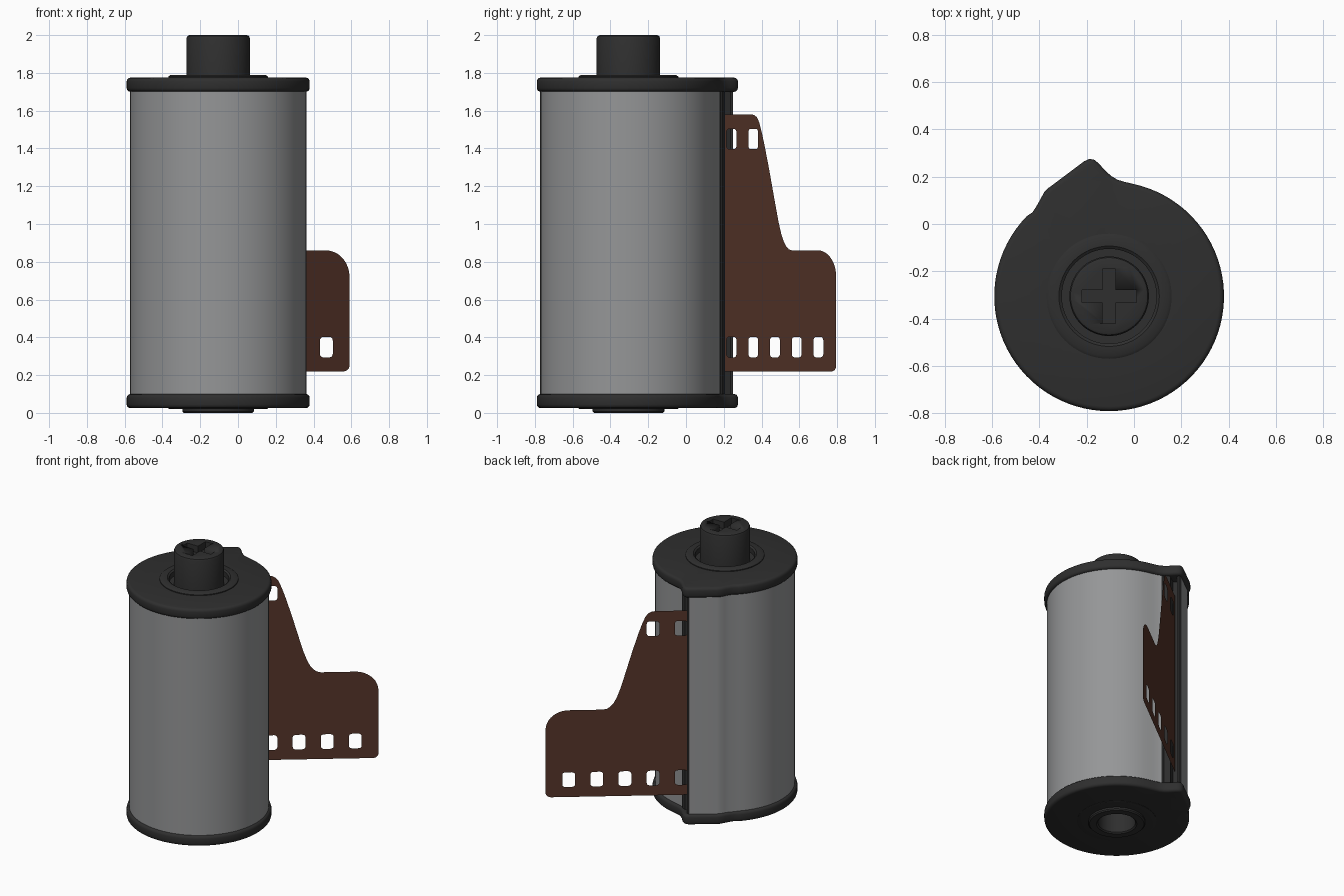
import bpy, bmesh
from math import sin, cos, radians, tau
from mathutils import Vector

cube = bpy.data.objects.get("Cube")
if cube:
    bpy.data.objects.remove(cube, do_unlink=True)

CX, CY = -0.105, -0.305   # axis of the canister


def material(name, rgb):
    m = bpy.data.materials.new(name)
    m.use_nodes = True
    m.diffuse_color = (*rgb, 1)
    bsdf = next(n for n in m.node_tree.nodes if n.type == 'BSDF_PRINCIPLED')
    bsdf.inputs["Base Color"].default_value = (*rgb, 1)
    return m


BLACK = material("black_plastic", (0.028, 0.028, 0.028))
GREY = material("grey_metal", (0.3, 0.305, 0.31))
BROWN = material("brown_film", (0.095, 0.036, 0.023))


def finish(bm, name, mats, recalc=True):
    if recalc:
        bmesh.ops.recalc_face_normals(bm, faces=bm.faces)
    me = bpy.data.meshes.new(name)
    bm.to_mesh(me)
    bm.free()
    for m in mats:
        me.materials.append(m)
    ob = bpy.data.objects.new(name, me)
    bpy.context.scene.collection.objects.link(ob)
    bpy.ops.object.select_all(action='DESELECT')
    ob.select_set(True)
    bpy.context.view_layer.objects.active = ob
    bpy.ops.object.shade_smooth_by_angle(angle=radians(35))
    return ob


def arc(r, a0, a1, n, cx=CX, cy=CY):
    angles = [radians(a0 + (a1 - a0) * i / n) for i in range(n + 1)]
    return [(cx + r * cos(a), cy + r * sin(a)) for a in angles]


def loop(bm, pts):
    """Closed loop of edges through 3D points."""
    vs = [bm.verts.new(p) for p in pts]
    return vs, [bm.edges.new((v, vs[i - 1])) for i, v in enumerate(vs)]


def bridge(bm, a, b):
    return [bm.faces.new((a[i - 1], a[i], b[i], b[i - 1])) for i in range(len(a))]


def lathe(name, profile, mat, closed=False, n=64):
    """Revolve an (r, z) profile about the canister axis."""
    bm = bmesh.new()
    rings = [loop(bm, [(x, y, z) for x, y in arc(r, 0, 360, n)[:-1]])[0]
             for r, z in profile]
    for a, b in zip(rings, rings[1:]):
        bridge(bm, a, b)
    if closed:
        bm.faces.new(rings[0])
        bm.faces.new(rings[-1])
    return finish(bm, name, [mat])


def inset(pts, d):
    """Move a counter-clockwise outline inward by d."""
    out = []
    for i, p in enumerate(pts):
        a, b = Vector(pts[i - 1]), Vector(pts[(i + 1) % len(pts)])
        t = (b - a).normalized()
        out.append((p[0] - t.y * d, p[1] + t.x * d))
    return out


# End caps: round with a pointed lip over the film slot
cap_outline = arc(0.485, 136, 437.5, 72) + [
    (-0.04, 0.178), (-0.07, 0.187), (-0.095, 0.202), (-0.115, 0.219), (-0.132, 0.237),
    (-0.15, 0.257), (-0.168, 0.271), (-0.188, 0.275), (-0.21, 0.265),
    (-0.36, 0.153), (-0.38, 0.133), (-0.395, 0.105), (-0.41, 0.078), (-0.428, 0.05)]


def cap(name, z0, z1, hole_r):
    bm = bmesh.new()
    steps = [(0.02, 0), (0.01, 0.003), (0.003, 0.01), (0, 0.02)]
    levels = [(d, z0 + h) for d, h in steps] + [(d, z1 - h) for d, h in steps[::-1]]
    rings = [loop(bm, [(x, y, z) for x, y in inset(cap_outline, d)]) for d, z in levels]
    for a, b in zip(rings, rings[1:]):
        bridge(bm, a[0], b[0])
    for (vs, es), z in ((rings[0], z0), (rings[-1], z1)):
        hole = loop(bm, [(x, y, z) for x, y in arc(hole_r, 0, 360, 48)[:-1]])[1]
        bmesh.ops.triangle_fill(bm, edges=es + hole, use_beauty=True)
    return finish(bm, name, [BLACK])


cap("top_cap", 1.70, 1.775, 0.206)
cap("bottom_cap", 0.025, 0.10, 0.15)

# Metal shell with a dark light-trap slot at the lip
wall = arc(0.467, 137, 437.5, 72) + [(-0.035, 0.159), (-0.065, 0.167), (-0.092, 0.178)]
mouth = [(-0.145, 0.205), (-0.205, 0.163), (-0.237, 0.185), (-0.18, 0.235), (-0.184, 0.25)]
flank = [(-0.2, 0.25), (-0.35, 0.138), (-0.368, 0.12), (-0.382, 0.094), (-0.398, 0.067)]
section = wall + mouth + flank
bm = bmesh.new()
low, high = [loop(bm, [(x, y, z) for x, y in section])[0] for z in (0.08, 1.72)]
for i, f in enumerate(bridge(bm, low, high)):
    f.material_index = int(len(wall) <= i <= len(wall) + len(mouth))
finish(bm, "shell", [GREY, BLACK])

# Felt strip along the front lip
bm = bmesh.new()
strip = [(-0.1, 0.172), (-0.103, 0.19), (-0.135, 0.207), (-0.15, 0.195)]
low, high = [loop(bm, [(x, y, z) for x, y in strip])[0] for z in (0.08, 1.72)]
bridge(bm, low, high)
finish(bm, "felt_strip", [BLACK])

# Film leader: flat sheet in a slanted vertical plane, drawn as (y, z)
SLOPE = 0.77


def on_film(y, z):
    return (0.59 + (y - 0.795) / SLOPE, y, z)


def corner(cy, cz, ry, rz, a0, a1, n=8):
    angles = [radians(a0 + (a1 - a0) * i / n) for i in range(n + 1)]
    return [(cy + ry * cos(a), cz + rz * sin(a)) for a in angles]


def sprocket_hole(y, z):
    pts = []
    for k, (sy, sz) in enumerate([(1, 1), (-1, 1), (-1, -1), (1, -1)]):
        pts += corner(y + sy * 0.013, z + sz * 0.036, 0.013, 0.018, k * 90, k * 90 + 90, 4)
    return pts


leader = [(0.18, 0.22)] + corner(0.772, 0.25, 0.023, 0.03, -90, 0)
leader += corner(0.7, 0.72, 0.095, 0.14, 0, 90, 12)
leader += [(0.56, 0.86), (0.544, 0.866), (0.53, 0.882), (0.517, 0.908), (0.505, 0.945),
           (0.49, 1.01), (0.47, 1.12), (0.44, 1.29), (0.415, 1.42), (0.4, 1.49),
           (0.387, 1.54), (0.375, 1.565), (0.362, 1.577), (0.345, 1.58), (0.18, 1.58)]
bm = bmesh.new()
holes = [(0.241 + 0.115 * i, 0.348) for i in range(5)] + [(0.241, 1.45), (0.356, 1.45)]
edges = loop(bm, [on_film(*p) for p in leader])[1]
for h in holes:
    edges += loop(bm, [on_film(*p) for p in sprocket_hole(*h)])[1]
bmesh.ops.triangle_fill(bm, edges=edges, use_beauty=True, normal=Vector((SLOPE, -1, 0)).normalized())
finish(bm, "film_leader", [BROWN], recalc=False)

# Raised collars around the spool ends
lathe("top_collar", [(0.264, 1.77), (0.264, 1.781), (0.252, 1.789), (0.212, 1.789),
                     (0.2, 1.78), (0.2, 1.745), (0.15, 1.745)], BLACK)
lathe("bottom_ring", [(0.265, 0.03), (0.265, 0.023), (0.255, 0.02), (0.19, 0.02)], BLACK)
lathe("bottom_boss", [(0.19, 0.03), (0.19, 0.008), (0.182, 0), (0.135, 0), (0.125, 0.008),
                      (0.125, 0.16), (0.001, 0.16)], BLACK)

# Spool knob with a cross-shaped slot
knob = lathe("spool_knob", [(0.168, 1.72), (0.168, 1.984), (0.163, 1.995), (0.152, 2.0)],
             BLACK, closed=True)
bm = bmesh.new()
A, B = 0.115, 0.027
cross = []
for k in range(4):
    c, s = round(cos(k * tau / 4)), round(sin(k * tau / 4))
    cross += [(CX + c * x - s * y, CY + s * x + c * y) for x, y in ((A, -B), (A, B), (B, B))]
low, high = [loop(bm, [(x, y, z) for x, y in cross])[0] for z in (1.95, 2.05)]
bridge(bm, low, high)
bm.faces.new(low)
bm.faces.new(high)
cutter = finish(bm, "cross_cutter", [BLACK])
cutter.hide_render = True
cutter.hide_viewport = True
cut = knob.modifiers.new("cross_slot", 'BOOLEAN')
cut.operation = 'DIFFERENCE'
cut.solver = 'EXACT'
cut.object = cutter
